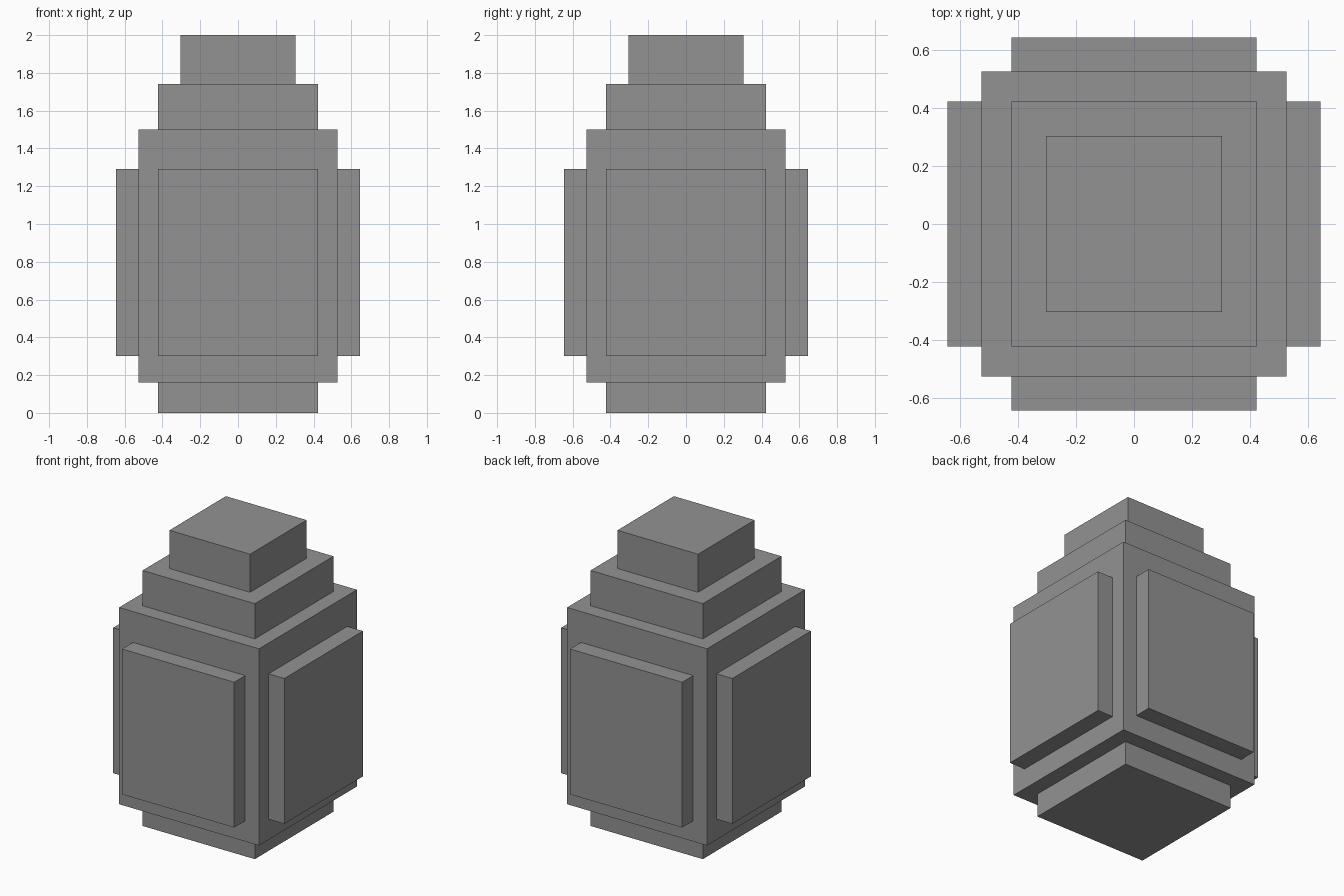
import bpy
import bmesh
from math import pi
from mathutils import Matrix, Vector

cube = bpy.data.objects.get("Cube")
if cube:
    bpy.data.objects.remove(cube, do_unlink=True)

# Single flat grey
grey = bpy.data.materials.new("grey")
grey.use_nodes = True
colour = (0.29, 0.29, 0.29, 1)
grey.diffuse_color = colour
grey.node_tree.nodes["Principled BSDF"].inputs["Base Color"].default_value = colour


def box(name, low, high, turn=0):
    """Box between two corners, turned about the vertical axis."""
    low, high = Vector(low), Vector(high)
    bm = bmesh.new()
    matrix = (Matrix.Rotation(turn, 4, "Z")
              @ Matrix.Translation((low + high) / 2)
              @ Matrix.Diagonal((*(high - low), 1)))
    bmesh.ops.create_cube(bm, size=1, matrix=matrix)
    mesh = bpy.data.meshes.new(name)
    bm.to_mesh(mesh)
    bm.free()
    mesh.materials.append(grey)
    obj = bpy.data.objects.new(name, mesh)
    bpy.context.collection.objects.link(obj)
    return obj


# Stacked square tiers: name, half width, bottom, top
tiers = [
    ("base", 0.423, 0, 0.16),
    ("body", 0.527, 0.16, 1.5),
    ("shoulder", 0.423, 1.5, 1.74),
    ("cap", 0.304, 1.74, 2),
]
for name, half, bottom, top in tiers:
    box(name, (-half, -half, bottom), (half, half, top))

# One raised panel on each side of the body
for i, side in enumerate(("front", "left", "back", "right")):
    box(side + "_panel", (-0.423, -0.645, 0.3), (0.423, -0.527, 1.29), i * pi / 2)
